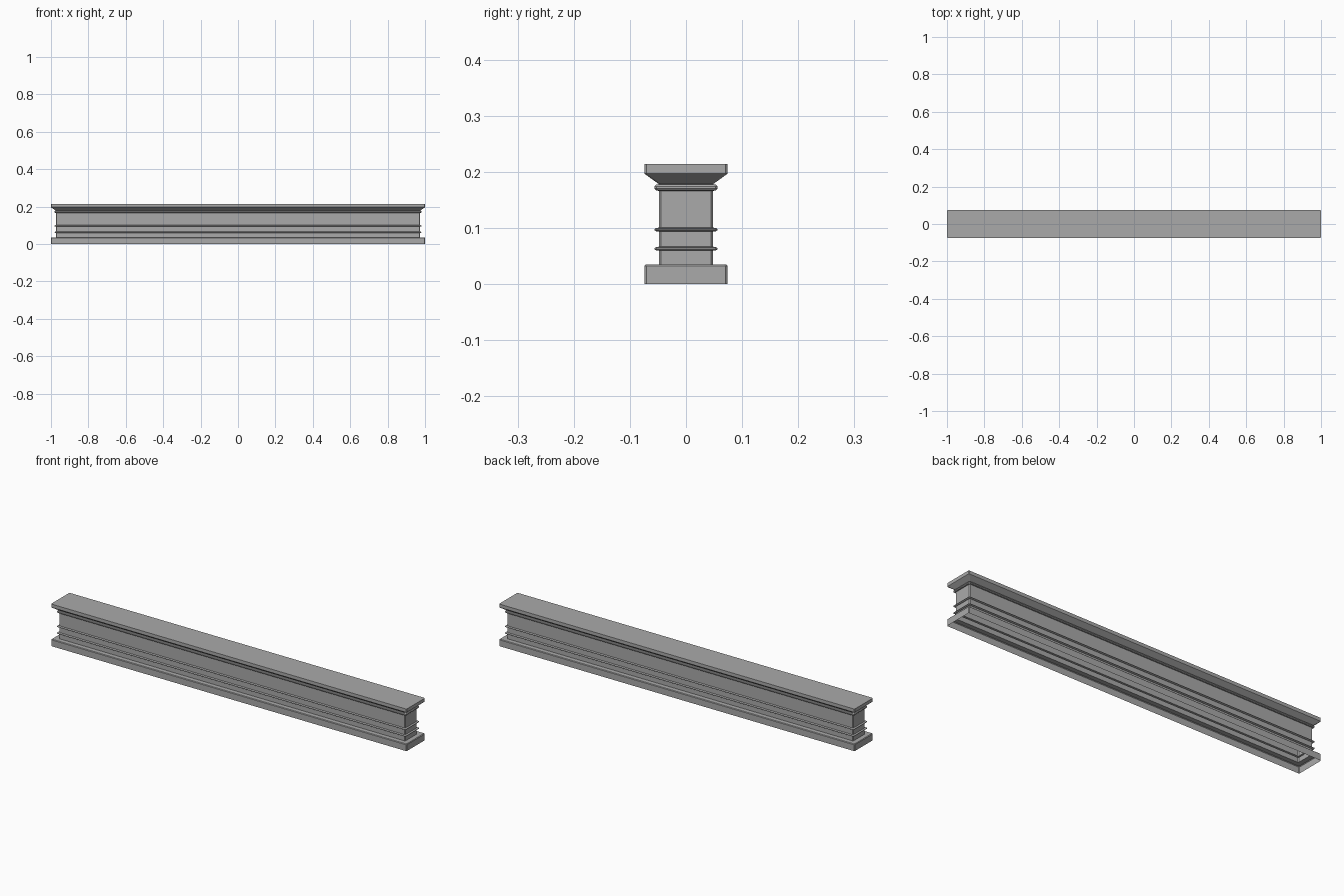
import bpy, bmesh

if "Cube" in bpy.data.objects:
    bpy.data.objects.remove(bpy.data.objects["Cube"])

HX, HY = 1.0, 0.0742   # half length and half depth at the widest point
CH = 0.004             # clipped vertical corners


def ring(bm, inset, z):
    """Rectangle with clipped corners, inset from the outer footprint."""
    x, y = HX - inset, HY - inset
    pts = [(x, -y + CH), (x, y - CH), (x - CH, y), (-x + CH, y),
           (-x, y - CH), (-x, -y + CH), (-x + CH, -y), (x - CH, -y)]
    return [bm.verts.new((px, py, z)) for px, py in pts]


def bead(z, half, body=0.026, out=0.018):
    """Rounded moulding running around the body."""
    return [(body, z - half), (out + 0.003, z - half * 0.85), (out, z - half * 0.3),
            (out, z + half * 0.3), (out + 0.003, z + half * 0.85), (body, z + half)]


# Profile as (inset, height): plinth, body with beads, flared cap slab
profile = [(0, 0), (0, 0.032), (0.003, 0.035), (0.026, 0.035)]
profile += bead(0.063, 0.0035) + bead(0.097, 0.0035) + bead(0.172, 0.006)
profile += [(0.001, 0.196), (0, 0.197), (0, 0.214)]

# Sweep the profile around the footprint; closed on top, open underneath
bm = bmesh.new()
rings = [ring(bm, d, z) for d, z in profile]
for a, b in zip(rings, rings[1:]):
    for i in range(8):
        j = (i + 1) % 8
        bm.faces.new((a[i], a[j], b[j], b[i]))
bm.faces.new(rings[-1])

mesh = bpy.data.meshes.new("moulded_beam")
bm.to_mesh(mesh)
bm.free()
beam = bpy.data.objects.new("moulded_beam", mesh)
bpy.context.collection.objects.link(beam)

# Dark grey stone
stone = bpy.data.materials.new("dark_stone")
stone.diffuse_color = (0.4, 0.4, 0.4, 1)
stone.use_nodes = True
stone.node_tree.nodes["Principled BSDF"].inputs["Base Color"].default_value = stone.diffuse_color
mesh.materials.append(stone)
